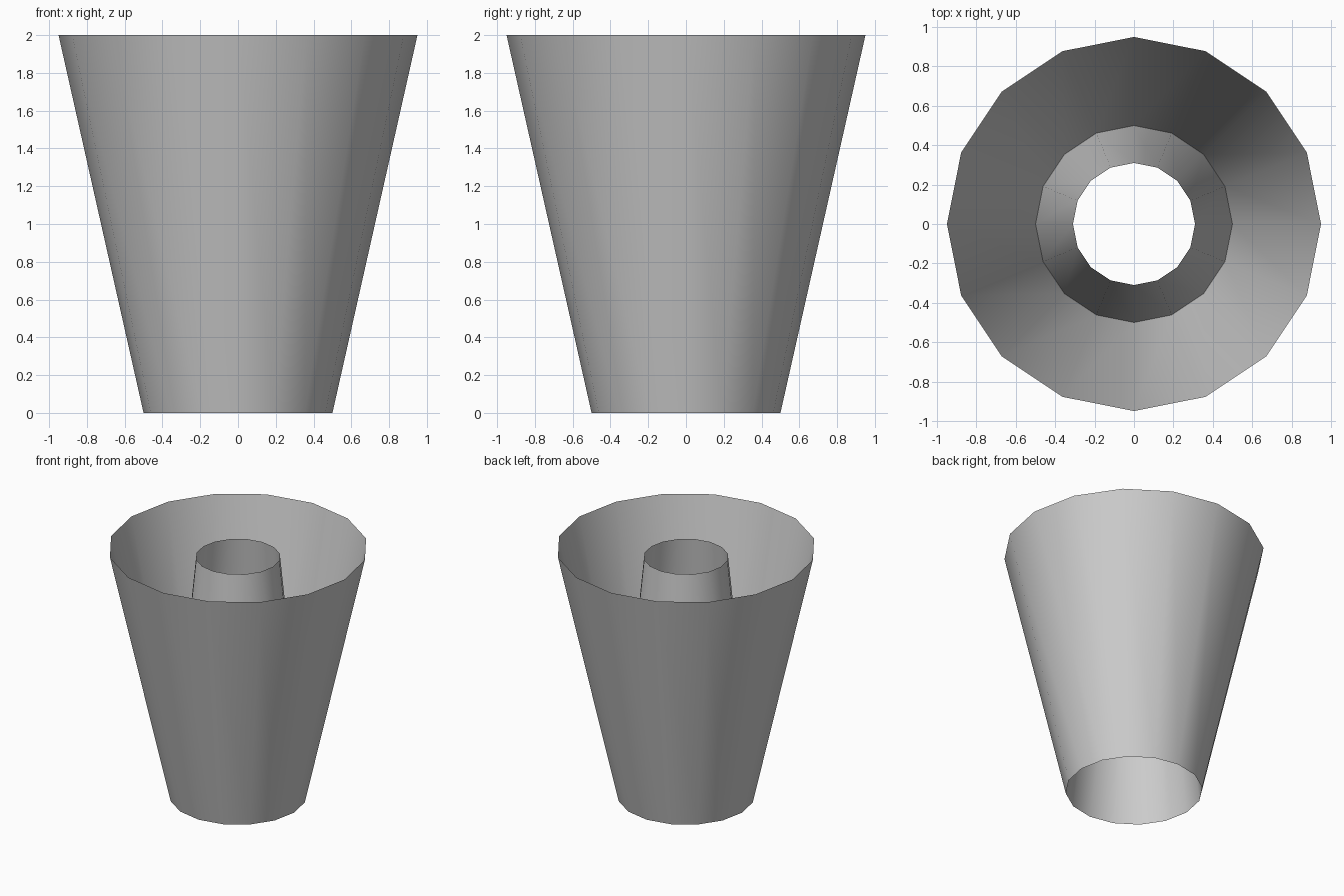
import bpy
import bmesh

if "Cube" in bpy.data.objects:
    bpy.data.objects.remove(bpy.data.objects["Cube"])

SIDES = 16


def open_cone(name, r_bottom, r_top, height, inward=False):
    """Thin open-ended tapered tube standing on z = 0."""
    bm = bmesh.new()
    bmesh.ops.create_cone(bm, cap_ends=False, segments=SIDES,
                          radius1=r_bottom, radius2=r_top, depth=height)
    bmesh.ops.translate(bm, verts=bm.verts, vec=(0, 0, height / 2))
    bmesh.ops.recalc_face_normals(bm, faces=bm.faces)
    # make the facing explicit: away from the axis, or towards it
    for f in bm.faces:
        c = f.calc_center_median()
        outward = f.normal.x * c.x + f.normal.y * c.y > 0
        if outward == inward:
            f.normal_flip()
        f.smooth = True
    mesh = bpy.data.meshes.new(name)
    bm.to_mesh(mesh)
    bm.free()
    obj = bpy.data.objects.new(name, mesh)
    bpy.context.collection.objects.link(obj)
    return obj


# Flaring outer wall
open_cone("outer_wall", 0.5, 0.95, 2.0)

# Narrowing inner tube, rising from the same bottom rim
open_cone("inner_tube", 0.5, 0.31, 1.93, inward=True)
